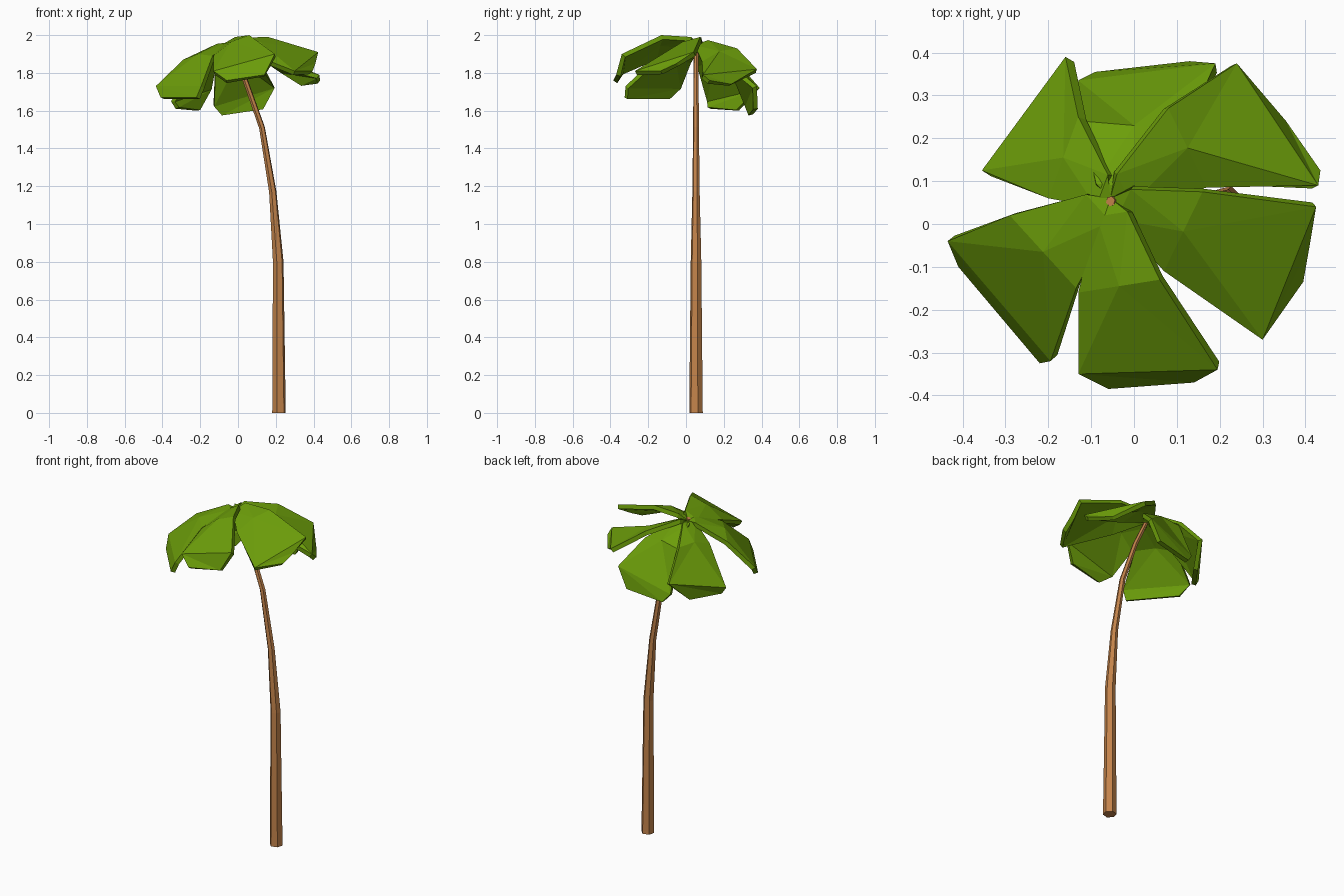
import bpy, bmesh, math
from mathutils import Vector

if "Cube" in bpy.data.objects:
    bpy.data.objects.remove(bpy.data.objects["Cube"])


def material(name, rgb):
    m = bpy.data.materials.new(name)
    m.diffuse_color = (*rgb, 1)
    m.use_nodes = True
    m.node_tree.nodes["Principled BSDF"].inputs["Base Color"].default_value = m.diffuse_color
    return m


GREEN = material("leaf green", (0.15, 0.34, 0.003))
BROWN = material("trunk brown", (0.55, 0.23, 0.07))
HUB = Vector((-0.055, 0.06, 1.95))


def finish(name, bm, mat):
    mesh = bpy.data.meshes.new(name)
    bm.to_mesh(mesh)
    bm.free()
    mesh.materials.append(mat)
    ob = bpy.data.objects.new(name, mesh)
    bpy.context.collection.objects.link(ob)
    return ob


def trunk(path, sides=6):
    """Tapered tube; path entries are (x, z, radius)."""
    bm = bmesh.new()
    rings = []
    for i, (x, z, r) in enumerate(path):
        a, b = path[max(i - 1, 0)], path[min(i + 1, len(path) - 1)]
        tilt = 0 if i == 0 else math.atan2(b[0] - a[0], b[1] - a[1])
        ring = []
        for k in range(sides):
            t = 2 * math.pi * (k + 0.25) / sides
            u = r * math.cos(t)
            ring.append(bm.verts.new((x + u * math.cos(tilt), 0.053 + r * math.sin(t),
                                      z - u * math.sin(tilt))))
        rings.append(ring)
    for lo, hi in zip(rings, rings[1:]):
        for k in range(sides):
            n = (k + 1) % sides
            bm.faces.new((lo[k], lo[n], hi[n], hi[k]))
    bm.faces.new(rings[0][::-1])
    bm.faces.new(rings[-1])
    finish("trunk", bm, BROWN)


def leaf(name, *outline):
    """Drooping blade: right edge, drooped tip, left edge, with a raised middle."""
    bm = bmesh.new()
    pts = [Vector(p) for p in outline]
    rm, rt, t1, t2, lt, lm = pts
    up = Vector((0, 0, 0.02))
    side = (lm - rm).normalized() * 0.022
    extra = [HUB, HUB.lerp(rm, 0.18) + up - side, HUB.lerp(lm, 0.18) + up + side,
             (rm + lm) / 2 + up]
    RM, RT, T1, T2, LT, LM, H, RB, LB, M = [bm.verts.new(p) for p in pts + extra]
    for f in ((H, RB, LB), (RB, M, LB), (RB, RM, M), (LB, M, LM), (RM, RT, M),
              (M, RT, LT), (M, LT, LM), (RT, T1, T2), (RT, T2, LT)):
        bm.faces.new(f)
    bm.normal_update()
    if sum(f.normal.z * f.calc_area() for f in bm.faces) < 0:
        bmesh.ops.reverse_faces(bm, faces=bm.faces[:])
    thick = finish(name, bm, GREEN).modifiers.new("thickness", 'SOLIDIFY')
    thick.thickness = 0.025
    thick.offset = -1


# Leaning trunk
trunk([(0.217, 0, 0.037), (0.213, 0.8, 0.029), (0.184, 1.17, 0.02),
       (0.127, 1.51, 0.016), (0.035, 1.77, 0.014), (-0.055, 1.96, 0.012)])

# Six broad leaves around the crown
leaf("front_leaf", (-0.13, -0.16, 1.89), (-0.13, -0.35, 1.81), (-0.06, -0.385, 1.76),
     (0.14, -0.37, 1.79), (0.195, -0.34, 1.90), (0.06, -0.13, 2.0))
leaf("right_leaf", (0.07, -0.11, 1.90), (0.30, -0.27, 1.81), (0.395, -0.135, 1.81),
     (0.41, -0.05, 1.85), (0.425, 0.04, 1.91), (0.16, 0.075, 1.99))
leaf("back_right_leaf", (0.17, 0.085, 1.86), (0.43, 0.09, 1.79), (0.435, 0.125, 1.76),
     (0.355, 0.24, 1.74), (0.24, 0.375, 1.82), (0.08, 0.27, 1.93))
leaf("back_leaf", (0.12, 0.22, 1.86), (0.19, 0.375, 1.73), (0.13, 0.38, 1.61),
     (-0.09, 0.355, 1.58), (-0.13, 0.335, 1.63), (-0.12, 0.24, 1.86))
leaf("back_left_leaf", (-0.13, 0.25, 1.88), (-0.16, 0.39, 1.72), (-0.22, 0.28, 1.60),
     (-0.33, 0.13, 1.61), (-0.355, 0.125, 1.65), (-0.20, 0.06, 1.85))
leaf("front_left_leaf", (-0.29, 0.02, 1.87), (-0.435, -0.04, 1.73), (-0.41, -0.10, 1.67),
     (-0.22, -0.325, 1.67), (-0.195, -0.32, 1.73), (-0.135, -0.15, 1.89))
